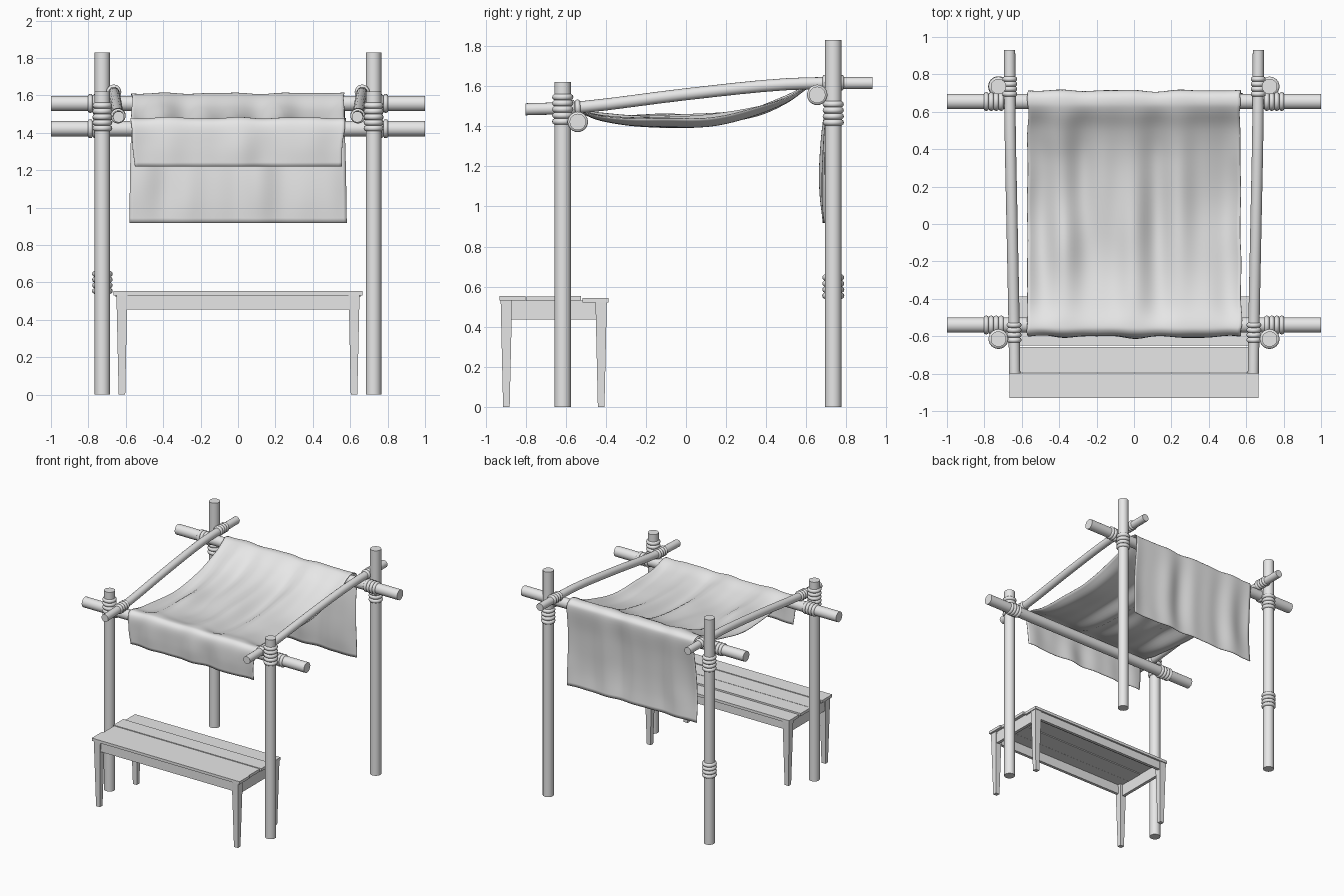
import bpy, bmesh, math
from mathutils import Vector, noise

cube = bpy.data.objects.get("Cube")
if cube:
    bpy.data.objects.remove(cube, do_unlink=True)

grey = bpy.data.materials.new("plain_grey")
grey.use_nodes = True
grey.diffuse_color = (0.8, 0.8, 0.8, 1)
grey.node_tree.nodes["Principled BSDF"].inputs["Base Color"].default_value = (0.8, 0.8, 0.8, 1)


def finish(obj, name, smooth=True):
    obj.name = name
    obj.data.materials.clear()
    obj.data.materials.append(grey)
    if smooth:
        bpy.ops.object.select_all(action='DESELECT')
        obj.select_set(True)
        bpy.context.view_layer.objects.active = obj
        bpy.ops.object.shade_smooth_by_angle(angle=math.radians(40))
    return obj


def add_mesh(bm, name, smooth=True):
    mesh = bpy.data.meshes.new(name)
    bmesh.ops.recalc_face_normals(bm, faces=bm.faces)
    bm.to_mesh(mesh)
    bm.free()
    obj = bpy.data.objects.new(name, mesh)
    bpy.context.collection.objects.link(obj)
    return finish(obj, name, smooth)


def rod(name, start, end, radius):
    a, b = Vector(start), Vector(end)
    bpy.ops.mesh.primitive_cylinder_add(vertices=24, radius=radius, depth=(b - a).length,
                                        location=(a + b) / 2,
                                        rotation=(b - a).to_track_quat('Z', 'Y').to_euler())
    return finish(bpy.context.object, name)


def lashing(name, center, axis, inner, count, rope=0.016):
    """Stack of rope rings wrapped around a pole."""
    c, d = Vector(center), Vector(axis).normalized()
    for i in range(count):
        bpy.ops.mesh.primitive_torus_add(
            major_radius=inner - 0.004, minor_radius=rope, major_segments=24, minor_segments=10,
            location=c + d * (i - (count - 1) / 2) * rope * 1.9,
            rotation=d.to_track_quat('Z', 'Y').to_euler())
        finish(bpy.context.object, f"{name}_{i + 1}")


def tapered_box(name, low, high, z0, z1):
    """Box between two rectangles (x0, x1, y0, y1) at heights z0 and z1."""
    bm = bmesh.new()
    rings = []
    for (x0, x1, y0, y1), z in ((low, z0), (high, z1)):
        rings.append([bm.verts.new((x, y, z)) for x, y in ((x0, y0), (x1, y0), (x1, y1), (x0, y1))])
    for ring in rings:
        bm.faces.new(ring)
    for i in range(4):
        j = (i + 1) % 4
        bm.faces.new((rings[0][i], rings[0][j], rings[1][j], rings[1][i]))
    return add_mesh(bm, name, False)


def spline(points, steps):
    """Smooth path through points of any dimension."""
    pts = [Vector(p) for p in points]
    pts = [2 * pts[0] - pts[1]] + pts + [2 * pts[-1] - pts[-2]]
    out = []
    for a, b, c, d in zip(pts, pts[1:], pts[2:], pts[3:]):
        for k in range(steps):
            t = k / steps
            out.append(b + (c - a) * t / 2 + (2 * a - 5 * b + 4 * c - d) * t * t / 2
                       + (3 * b - a - 3 * c + d) * t ** 3 / 2)
    return out + [pts[-2]]


def curved_pole(name, points, radius, sides=16):
    bm = bmesh.new()
    rings = []
    for p in spline(points, 4):
        rings.append([bm.verts.new((p.x + radius * math.cos(math.tau * s / sides), p.y,
                                    p.z + radius * math.sin(math.tau * s / sides)))
                      for s in range(sides)])
    for r, q in zip(rings, rings[1:]):
        for s in range(sides):
            t = (s + 1) % sides
            bm.faces.new((r[s], r[t], q[t], q[s]))
    bm.faces.new(rings[0])
    bm.faces.new(rings[-1])
    return add_mesh(bm, name)


# Posts, side poles and their rope lashings, mirrored left and right
POST_X, FRONT_Y, BACK_Y = 0.725, -0.615, 0.735
FRONT_BEAM, BACK_BEAM = (-0.54, 1.422), (0.655, 1.557)
for side, s in (("left", 1), ("right", -1)):
    x = POST_X * s
    rod(f"front_post_{side}", (x, FRONT_Y, 0), (x, FRONT_Y, 1.62), 0.041)
    rod(f"back_post_{side}", (x, BACK_Y, 0), (x, BACK_Y, 1.83), 0.041)
    lashing(f"front_post_rope_{side}", (x, FRONT_Y, 1.485), (0, 0, 1), 0.041, 5)
    lashing(f"back_post_rope_{side}", (x, BACK_Y, 1.465), (0, 0, 1), 0.041, 4)
    curved_pole(f"side_pole_{side}",
                [(0.638 * s, -0.8, 1.485), (0.642 * s, -0.5, 1.498), (0.652 * s, 0, 1.56),
                 (0.662 * s, 0.5, 1.61), (0.665 * s, 0.93, 1.616)], 0.03)
    lashing(f"front_pole_rope_{side}", (0.641 * s, -0.58, 1.492), (0, 1, 0.05), 0.03, 4, 0.014)
    lashing(f"back_pole_rope_{side}", (0.664 * s, 0.735, 1.618), (0, 1, 0), 0.03, 4, 0.014)
    for end, (by, bz) in (("front", FRONT_BEAM), ("back", BACK_BEAM)):
        lashing(f"{end}_beam_rope_{side}", (0.75 * s, by, bz), (1, 0, 0), 0.041, 4, 0.014)
lashing("low_post_rope", (-POST_X, BACK_Y, 0.6), (0, 0, 1), 0.043, 4)

# Cross beams
for end, (by, bz) in (("front", FRONT_BEAM), ("back", BACK_BEAM)):
    rod(f"{end}_beam", (-1, by, bz), (1, by, bz), 0.041)

# Canopy cloth: profile of y, z, half width and fold depth, from front flap to back flap
PROFILE = [(-0.596, 1.22, 0.553, 0.010), (-0.602, 1.33, 0.562, 0.010), (-0.598, 1.43, 0.57, 0.006),
           (-0.575, 1.472, 0.572, 0.006), (-0.53, 1.476, 0.572, 0.006), (-0.42, 1.447, 0.572, 0.02),
           (-0.25, 1.423, 0.572, 0.032), (-0.05, 1.423, 0.57, 0.04), (0.15, 1.437, 0.57, 0.04),
           (0.35, 1.474, 0.57, 0.034), (0.5, 1.53, 0.57, 0.02), (0.6, 1.592, 0.57, 0.008),
           (0.65, 1.61, 0.57, 0.005), (0.695, 1.598, 0.57, 0.006), (0.711, 1.55, 0.57, 0.006),
           (0.692, 1.38, 0.573, 0.012), (0.682, 1.2, 0.577, 0.014), (0.684, 1.05, 0.58, 0.014),
           (0.692, 0.918, 0.583, 0.010)]
COLUMNS = 64
path = spline(PROFILE, 5)
bm = bmesh.new()
rows = []
for i, p in enumerate(path):
    before, after = path[max(i - 1, 0)], path[min(i + 1, len(path) - 1)]
    ty, tz = after[0] - before[0], after[1] - before[1]
    length = math.hypot(ty, tz)
    row = []
    for c in range(COLUMNS + 1):
        u = c / COLUMNS * 2 - 1
        x = u * p[2]
        fold = 0.6 * math.cos(19 * x + 0.8 + 0.5 * math.sin(3 * p[0])) + 0.3 * math.sin(31 * x + 1)
        fold += 0.7 * noise.noise((x * 5, i * 0.09, 3.7))
        off = fold * p[3]
        edge = 0.012 * noise.noise((i * 0.12, u, 8.1)) * abs(u)
        row.append(bm.verts.new((x + edge, p[0] - tz / length * off, p[1] + ty / length * off)))
    rows.append(row)
for r, q in zip(rows, rows[1:]):
    for c in range(COLUMNS):
        bm.faces.new((r[c], r[c + 1], q[c + 1], q[c]))
cloth = add_mesh(bm, "canopy_cloth")
thick = cloth.modifiers.new("thickness", 'SOLIDIFY')
thick.thickness = 0.004
thick.offset = 0

# Bench seat planks
for i, (y0, y1, top) in enumerate(((-0.93, -0.8, 0.553), (-0.795, -0.657, 0.55),
                                   (-0.65, -0.525, 0.552), (-0.517, -0.388, 0.543))):
    half = 0.66 + 0.005 * (-1) ** i
    rect = (-half, half, y0, y1)
    tapered_box(f"bench_plank_{i + 1}", rect, rect, top - 0.022, top)

# Bench aprons and tapered legs
for side, s in (("left", 1), ("right", -1)):
    rect = (*sorted((0.615 * s, 0.64 * s)), -0.89, -0.43)
    tapered_box(f"bench_side_apron_{side}", rect, rect, 0.435, 0.53)
    for end, y0, y1 in (("front", -0.925, -0.868), ("back", -0.452, -0.395)):
        high = (*sorted((0.592 * s, 0.65 * s)), y0, y1)
        low = (*sorted((0.603 * s, 0.638 * s)), y0 + 0.012, y1 - 0.012)
        tapered_box(f"bench_{end}_leg_{side}", low, high, 0, 0.531)
for end, y in (("front", -0.905), ("back", -0.415)):
    rect = (-0.6, 0.6, y - 0.012, y + 0.012)
    tapered_box(f"bench_{end}_apron", rect, rect, 0.455, 0.531)
